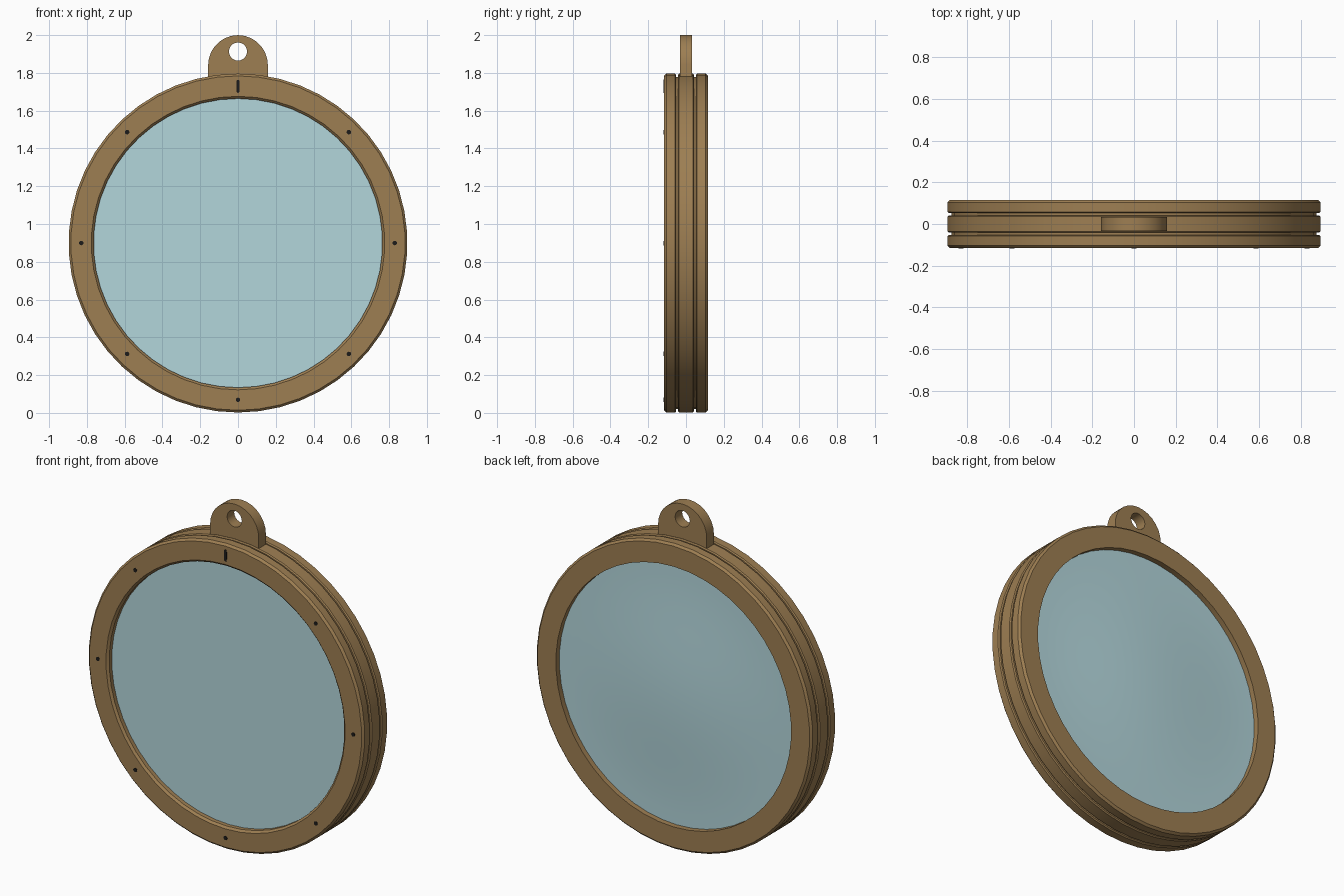
import bpy, bmesh, math
from mathutils import Matrix, Vector

if "Cube" in bpy.data.objects:
    bpy.data.objects.remove(bpy.data.objects["Cube"])

CENTRE = Vector((0, 0, 0.899))
RADIUS, INNER, HALF_DEPTH = 0.897, 0.765, 0.116
SEGMENTS = 50


def make_material(name, colour, roughness):
    mat = bpy.data.materials.new(name)
    mat.use_nodes = True
    mat.diffuse_color = (*colour, 1)
    shader = mat.node_tree.nodes["Principled BSDF"]
    shader.inputs["Base Color"].default_value = (*colour, 1)
    shader.inputs["Roughness"].default_value = roughness
    return mat


brass = make_material("aged_brass", (0.34, 0.21, 0.085), 0.5)
glass = make_material("pale_glass", (0.45, 0.67, 0.71), 0.4)
ink = make_material("dark_mark", (0.012, 0.011, 0.01), 0.6)


def finish(obj, mat):
    obj.data.materials.clear()
    obj.data.materials.append(mat)
    bpy.ops.object.select_all(action='DESELECT')
    obj.select_set(True)
    bpy.context.view_layer.objects.active = obj
    bpy.ops.object.shade_smooth_by_angle(angle=math.radians(30))
    return obj


def add_mesh(name, bm, mat):
    bmesh.ops.recalc_face_normals(bm, faces=bm.faces)
    mesh = bpy.data.meshes.new(name)
    bm.to_mesh(mesh)
    bm.free()
    obj = bpy.data.objects.new(name, mesh)
    bpy.context.collection.objects.link(obj)
    return finish(obj, mat)


def lathe(name, profile, mat, closed):
    """Turn a (radius, depth) profile around the front-to-back axis."""
    bm = bmesh.new()
    verts = [bm.verts.new(CENTRE + Vector((0, y, -r))) for r, y in profile]
    edges = [bm.edges.new(pair) for pair in zip(verts, verts[1:])]
    if closed:
        edges.append(bm.edges.new((verts[-1], verts[0])))
    bmesh.ops.spin(bm, geom=verts + edges, cent=CENTRE, axis=(0, 1, 0),
                   angle=math.tau, steps=SEGMENTS, use_merge=True)
    bmesh.ops.remove_doubles(bm, verts=bm.verts, dist=0.0001)
    return add_mesh(name, bm, mat)


# Frame: three chamfered bands separated by shallow grooves
bevel, groove = 0.012, 0.018
profile = [(INNER, -HALF_DEPTH + bevel), (INNER + bevel, -HALF_DEPTH)]
for start, end in ((-HALF_DEPTH, -0.052), (-0.042, 0.042), (0.052, HALF_DEPTH)):
    first = start == -HALF_DEPTH
    last = end == HALF_DEPTH
    b0 = bevel if first else bevel / 2
    b1 = bevel if last else bevel / 2
    if not first:
        profile.append((RADIUS - groove, start))
    profile += [(RADIUS - b0, start), (RADIUS, start + b0),
                (RADIUS, end - b1), (RADIUS - b1, end)]
    if not last:
        profile.append((RADIUS - groove, end))
profile.append((INNER, HALF_DEPTH))
lathe("frame_ring", profile, brass, True)

# Lens: flat recessed front, gently domed back
rim, front, edge_y, dome_y = INNER + 0.01, -0.08, 0.084, 0.111
steps = 10
lens = [(0, front), (rim, front)]
for i in range(steps + 1):
    t = 1 - i / steps
    lens.append((rim * t, edge_y + (dome_y - edge_y) * (1 + math.cos(math.pi * t)) / 2))
lathe("lens", lens, glass, False)

# Hanging loop: rounded tab with a round hole
TAB_W, TAB_Z, TAB_T = 0.158, 1.842, 0.033


def arc(cx, cz, radius, count, sweep):
    return [(cx + radius * math.cos(sweep * i / count),
             cz + radius * math.sin(sweep * i / count)) for i in range(count + 1)]


outline = [(-TAB_W, 1.74), (TAB_W, 1.74)] + arc(0, TAB_Z, TAB_W, 14, math.pi)
hole = arc(0, 1.913, 0.048, 20, math.tau)[:-1]
curve = bpy.data.curves.new("hanging_loop", 'CURVE')
curve.dimensions = '2D'
curve.fill_mode = 'BOTH'
curve.extrude = TAB_T
for loop in (outline, hole):
    spline = curve.splines.new('POLY')
    spline.points.add(len(loop) - 1)
    for point, (x, z) in zip(spline.points, loop):
        point.co = (x, z, 0, 1)
    spline.use_cyclic_u = True
tab = bpy.data.objects.new("hanging_loop", curve)
bpy.context.collection.objects.link(tab)
bpy.ops.object.select_all(action='DESELECT')
tab.select_set(True)
bpy.context.view_layer.objects.active = tab
bpy.ops.object.convert(target='MESH')
tab = bpy.context.view_layer.objects.active
tab.data.transform(Matrix.Rotation(math.pi / 2, 4, 'X'))
bm = bmesh.new()
bm.from_mesh(tab.data)
bmesh.ops.remove_doubles(bm, verts=bm.verts, dist=0.0001)
bmesh.ops.recalc_face_normals(bm, faces=bm.faces)
bm.to_mesh(tab.data)
bm.free()
finish(tab, brass)

# Index marks: an upright bar at the top, dots every eighth turn
MARK_R = 0.83
for i in range(8):
    angle = math.tau * i / 8
    spot = CENTRE + Vector((math.sin(angle) * MARK_R, -HALF_DEPTH + 0.002, math.cos(angle) * MARK_R))
    bm = bmesh.new()
    bmesh.ops.create_cone(bm, cap_ends=True, segments=12, radius1=0.012, radius2=0.012,
                          depth=0.008, matrix=Matrix.Rotation(math.pi / 2, 4, 'X'))
    if i == 0:
        for v in bm.verts:
            v.co.x *= 0.75
            if abs(v.co.z) > 0.001:
                v.co.z += math.copysign(0.023, v.co.z)
    bmesh.ops.translate(bm, verts=bm.verts, vec=spot)
    add_mesh("top_index_bar" if i == 0 else f"index_dot_{i}", bm, ink)
